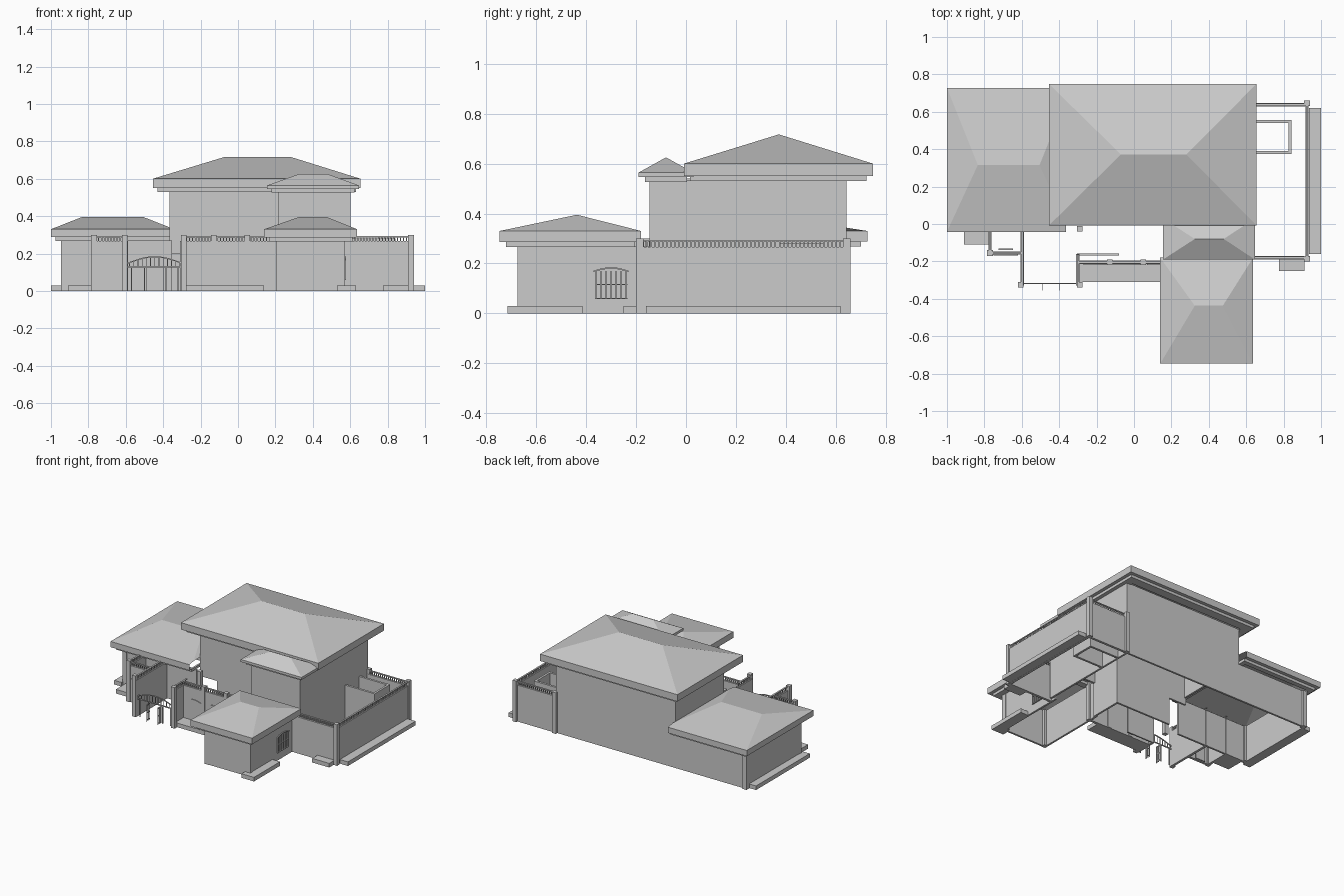
import bpy, bmesh, math
from mathutils import Vector

if "Cube" in bpy.data.objects:
    bpy.data.objects.remove(bpy.data.objects["Cube"])


def finish(name, bm):
    bmesh.ops.recalc_face_normals(bm, faces=bm.faces)
    me = bpy.data.meshes.new(name)
    bm.to_mesh(me)
    bm.free()
    ob = bpy.data.objects.new(name, me)
    bpy.context.collection.objects.link(ob)
    return ob


def add_box(bm, x0, x1, y0, y1, z0, z1):
    vs = bmesh.ops.create_cube(bm, size=1)["verts"]
    for v in vs:
        v.co = Vector(((x0 + x1) / 2 + v.co.x * (x1 - x0),
                       (y0 + y1) / 2 + v.co.y * (y1 - y0),
                       (z0 + z1) / 2 + v.co.z * (z1 - z0)))


def box(name, *dims):
    bm = bmesh.new()
    add_box(bm, *dims)
    return finish(name, bm)


def wall(name, a, b, z0, z1, t=0.014):
    # thin axis-aligned wall centred on the line a-b
    (ax, ay), (bx, by) = a, b
    h = t / 2
    return box(name, min(ax, bx) - h, max(ax, bx) + h, min(ay, by) - h, max(ay, by) + h, z0, z1)


def hip_roof(name, x0, x1, y0, y1, ze, zp, rx0, rx1, ry, inset, drop, clip_x=None):
    # soffit ring, stepped band, fascia and hipped top; open inside
    band = 0.025
    bm = bmesh.new()
    rings = []
    for d, z in ((inset, ze - drop - 0.02), (band, ze - drop - 0.02), (band, ze - drop),
                 (0, ze - drop), (0, ze)):
        rings.append([bm.verts.new(c) for c in ((x0 + d, y0 + d, z), (x1 - d, y0 + d, z),
                                                (x1 - d, y1 - d, z), (x0 + d, y1 - d, z))])
    for a, b in zip(rings, rings[1:]):
        for i in range(4):
            j = (i + 1) % 4
            bm.faces.new((a[i], a[j], b[j], b[i]))
    p, q = bm.verts.new((rx0, ry, zp)), bm.verts.new((rx1, ry, zp))
    e = rings[-1]
    bm.faces.new((e[0], e[1], q, p))
    bm.faces.new((e[2], e[3], p, q))
    bm.faces.new((e[1], e[2], q))
    bm.faces.new((e[3], e[0], p))
    if clip_x is not None:
        # trim where the roof dies into the taller wall
        bmesh.ops.bisect_plane(bm, geom=bm.verts[:] + bm.edges[:] + bm.faces[:],
                               plane_co=(clip_x, 0, 0), plane_no=(1, 0, 0), clear_outer=True)
    return finish(name, bm)


def railing(name, a, b, z0=0.265, z1=0.293):
    # balusters under a top rail
    bm = bmesh.new()
    a, b = Vector(a), Vector(b)
    n = max(2, int((b - a).length / 0.016))
    for i in range(n):
        c = a.lerp(b, (i + 0.5) / n)
        add_box(bm, c.x - .003, c.x + .003, c.y - .003, c.y + .003, z0, z1)
    add_box(bm, min(a.x, b.x) - .006, max(a.x, b.x) + .006,
            min(a.y, b.y) - .006, max(a.y, b.y) + .006, z1 - .006, z1)
    return finish(name, bm)


def arch_strip(name, a, b, axis, pos, z_spring, rise, width, depth):
    # shallow curved moulding spanning a-b
    bm = bmesh.new()
    prev, n = None, 10
    for i in range(n + 1):
        u = i / n
        s, z = a + (b - a) * u, z_spring + rise * math.sin(math.pi * u)
        ring = []
        for dd, dz in ((-depth, 0), (depth, 0), (depth, width), (-depth, width)):
            co = (s, pos + dd, z + dz) if axis == "x" else (pos + dd, s, z + dz)
            ring.append(bm.verts.new(co))
        if prev:
            for k in range(4):
                m = (k + 1) % 4
                bm.faces.new((prev[k], prev[m], ring[m], ring[k]))
        prev = ring
    return finish(name, bm)


# Roofs
hip_roof("main_roof", -.455, .655, -.008, .749, .60, .717, -.07, .28, .372, .09, .05)
hip_roof("left_wing_roof", -1.0, -.34, -.042, .727, .33, .395, -.835, -.505, .315, .06, .042, -.363)
hip_roof("front_wing_roof", .14, .637, -.747, -.18, .33, .395, .325, .475, -.437, .07, .045)
hip_roof("tower_roof", .155, .647, -.19, .03, .564, .625, .325, .48, -.08, .045, .018)

# Two-storey house walls
wall("house_back_wall", (-.36, .636), (.595, .636), 0, .535)
wall("house_left_wall", (-.36, .09), (-.36, .636), .25, .535)
wall("house_right_wall", (.595, -.14), (.595, .636), 0, .535)
wall("house_front_wall_upper", (-.36, .09), (.22, .09), .2, .535)
wall("house_front_wall_lower", (-.22, .09), (.22, .09), 0, .2)
wall("tower_left_wall", (.22, -.14), (.22, .09), 0, .54)
wall("tower_front_wall", (.22, -.14), (.595, -.14), .25, .54)

# Left wing
wall("left_wing_back_wall", (-.937, .636), (-.36, .636), 0, .27)
wall("left_wing_side_wall", (-.937, .03), (-.937, .636), 0, .27)
wall("left_wing_front_wall", (-.937, .03), (-.36, .03), 0, .27)

# Front wing
wall("front_wing_left_wall", (.21, -.665), (.21, -.14), 0, .27)
wall("front_wing_right_wall", (.562, -.665), (.562, -.14), 0, .27)
wall("front_wing_front_wall", (.21, -.665), (.562, -.665), 0, .27)

# Side courtyard, front yards and terrace: walls with railings on top
runs = {
    "court_right": ((.925, -.18), (.925, .64)),
    "court_back": ((.60, .637), (.925, .637)),
    "court_front": ((.57, -.18), (.925, -.18)),
    "left_yard_front": ((-.77, -.155), (-.605, -.155)),
    "left_yard_side": ((-.77, .03), (-.77, -.155)),
    "gate_left": ((-.597, .03), (-.597, -.32)),
    "gate_right": ((-.30, -.17), (-.30, -.32)),
    "terrace_front": ((-.30, -.205), (.21, -.205)),
}
for name, (a, b) in runs.items():
    wall(name + "_wall", a, b, 0, .266, .018)
    railing(name + "_railing", a, b)

# Door panels behind the terrace wall
wall("terrace_door", (-.30, -.163), (-.085, -.163), 0, .2, .01)
wall("yard_door", (-.72, -.135), (-.65, -.135), 0, .16, .008)

# Small enclosure inside the courtyard
wall("court_store_front", (.60, .383), (.833, .383), 0, .28, .016)
wall("court_store_back", (.60, .547), (.833, .547), 0, .28, .016)
wall("court_store_side", (.833, .383), (.833, .547), 0, .28, .016)

# Posts
for i, (x, y) in enumerate([(-.77, -.155), (-.605, -.325), (-.29, -.325), (-.13, -.205), (.05, -.205),
                            (.925, .645), (.925, -.185), (-.29, -.025), (.605, .645),
                            (.215, -.205)]):
    box(f"post_{i}", x - .015, x + .015, y - .015, y + .015, 0, .30)
for i, (x, y) in enumerate([(-.93, .638), (-.93, .035), (.555, -.658), (.22, -.658)]):
    box(f"wing_corner_post_{i}", x - .017, x + .017, y - .017, y + .017, 0, .27)

# Low planters
for i, d in enumerate([(.935, 1.0, -.16, .62), (.775, .912, -.25, -.187), (-.31, .14, -.31, -.21),
                       (-.91, -.775, -.11, .025), (-1.0, -.943, .0, .62), (.53, .63, -.715, -.672),
                       (.569, .63, -.715, -.415)]):
    box(f"planter_{i}", *d, 0, .03)

# Shallow arch mouldings over the wall bays
for i, (a, b, y) in enumerate([(-.75, -.62, -.165), (-.27, -.145, -.215),
                               (-.11, .035, -.215), (.07, .2, -.215)]):
    arch_strip(f"bay_arch_{i}", a, b, "x", y, .165, .013, .006, .004)

# Barred window on the front wing
arch_strip("window_arch", -.37, -.23, "y", .571, .165, .014, .006, .006)
bm = bmesh.new()
for i in range(7):
    y = -.36 + i * .02
    add_box(bm, .569, .577, y - .002, y + .002, .06, .17)
for z in (.06, .115):
    add_box(bm, .569, .577, -.365, -.235, z - .002, z + .002)
finish("window_bars", bm)

# Entrance gate: arched iron frame with two open leaves
arch_strip("gate_arch", -.59, -.30, "x", -.318, .145, .035, .006, .003)
bm = bmesh.new()
add_box(bm, -.59, -.30, -.321, -.315, .125, .132)
for i in range(13):
    x = -.58 + i * .0225
    u = (x + .59) / .29
    add_box(bm, x - .002, x + .002, -.320, -.316, .13, .147 + .035 * math.sin(math.pi * u))
for x in (-.57, -.50, -.385, -.32):
    add_box(bm, x - .003, x + .003, -.321, -.315, 0, .13)
finish("gate_frame", bm)
for side, x in (("left", -.49), ("right", -.40)):
    bm = bmesh.new()
    for k in range(4):
        y = -.318 - k * .012
        add_box(bm, x - .002, x + .002, y - .002, y + .002, 0, .125)
    for z in (.012, .065, .12):
        add_box(bm, x - .002, x + .002, -.354, -.318, z - .003, z + .003)
    finish(f"gate_leaf_{side}", bm)
